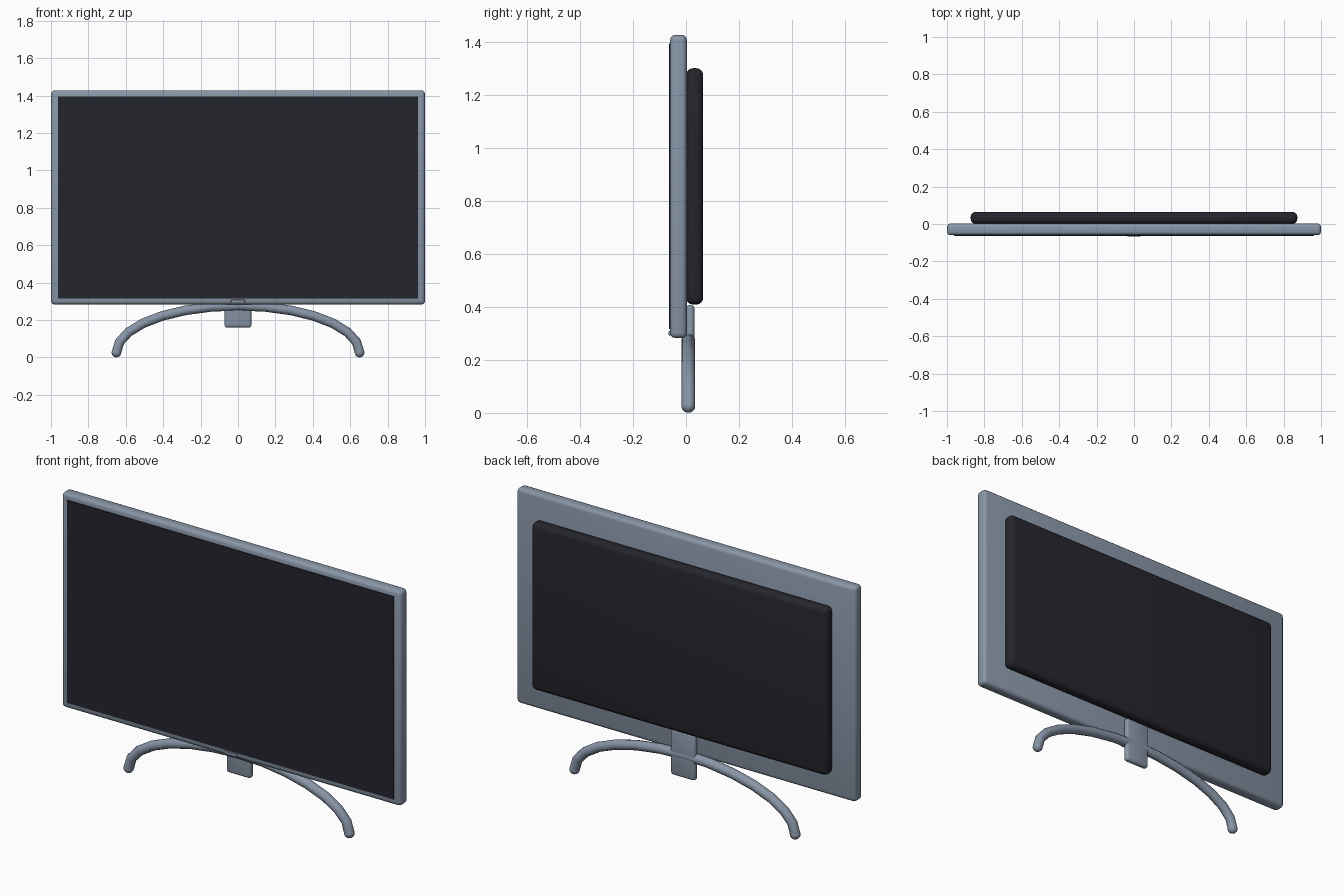
import bpy, math
from mathutils import Vector

if "Cube" in bpy.data.objects:
    bpy.data.objects.remove(bpy.data.objects["Cube"])


def material(name, rgb):
    m = bpy.data.materials.new(name)
    m.diffuse_color = (*rgb, 1)
    m.use_nodes = True
    m.node_tree.nodes["Principled BSDF"].inputs["Base Color"].default_value = m.diffuse_color
    return m


GREY = material("blue_grey", (0.25, 0.305, 0.39))
DARK = material("near_black", (0.018, 0.018, 0.026))


def smooth(obj):
    bpy.ops.object.select_all(action='DESELECT')
    obj.select_set(True)
    bpy.context.view_layer.objects.active = obj
    bpy.ops.object.shade_smooth_by_angle(angle=math.radians(35))


def box(name, x, y, z, mat, bevel=0.0, segments=3):
    """Box from (min, max) ranges with optional rounded edges."""
    lo, hi = Vector((x[0], y[0], z[0])), Vector((x[1], y[1], z[1]))
    bpy.ops.mesh.primitive_cube_add(size=1, location=(lo + hi) / 2)
    obj = bpy.context.object
    obj.name = name
    obj.scale = hi - lo
    bpy.ops.object.transform_apply(location=False, rotation=False, scale=True)
    obj.data.materials.append(mat)
    if bevel:
        mod = obj.modifiers.new("rounded_edges", 'BEVEL')
        mod.width = bevel
        mod.segments = segments
        bpy.ops.object.modifier_apply(modifier=mod.name)
        smooth(obj)
    return obj


# Display: frame, screen plate, rear housing, small indicator on the lower bezel
box("frame", (-1, 1), (-0.06, 0.003), (0.283, 1.428), GREY, 0.019)
box("screen", (-0.963, 0.963), (-0.0645, -0.056), (0.316, 1.396), DARK)
box("rear_housing", (-0.873, 0.873), (0.0, 0.065), (0.409, 1.302), DARK, 0.027, 4)
box("indicator", (-0.037, 0.037), (-0.067, -0.055), (0.293, 0.309), GREY, 0.004, 2)

# Stand neck
box("stand_neck", (-0.072, 0.072), (0.0, 0.032), (0.16, 0.408), GREY, 0.014)

# Arched foot: a tube along a half ellipse with rounded tips
R, Y, BASE = 0.0255, 0.009, 0.0265
STEPS = 14
curve = bpy.data.curves.new("stand_arch_path", 'CURVE')
curve.dimensions = '3D'
curve.bevel_depth = R
curve.bevel_resolution = 4
spline = curve.splines.new('POLY')
spline.points.add(STEPS)
for i, p in enumerate(spline.points):
    t = math.pi * i / STEPS
    p.co = (-0.65 * math.cos(t), Y, BASE + 0.25 * math.sin(t), 1)
arch = bpy.data.objects.new("stand_arch", curve)
bpy.context.collection.objects.link(arch)
bpy.ops.object.select_all(action='DESELECT')
arch.select_set(True)
bpy.context.view_layer.objects.active = arch
bpy.ops.object.convert(target='MESH')
arch = bpy.context.object
arch.data.materials.clear()
arch.data.materials.append(GREY)
smooth(arch)

for side, label in ((-1, "left"), (1, "right")):
    bpy.ops.mesh.primitive_uv_sphere_add(
        segments=16, ring_count=10, radius=R + 0.0005, location=(side * 0.65, Y, BASE))
    tip = bpy.context.object
    tip.name = "foot_tip_" + label
    tip.data.materials.append(GREY)
    smooth(tip)
